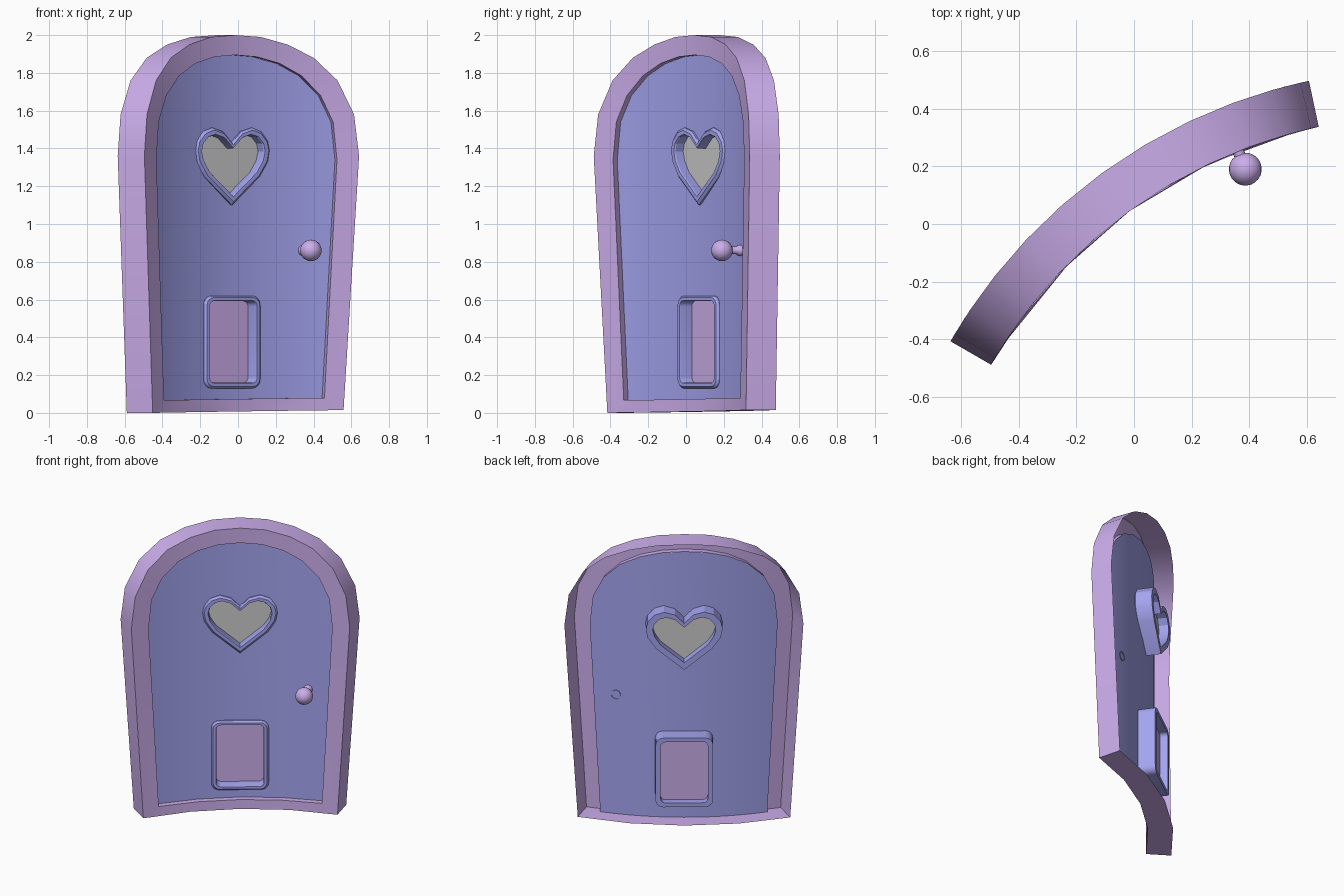
import bpy, bmesh
from math import sin, cos, pi, radians, degrees, asin

if "Cube" in bpy.data.objects:
    bpy.data.objects.remove(bpy.data.objects["Cube"])

# The whole door is curved about a vertical axis in front of it
CX, CY, MID = 1.00, -1.352, 126.0
R_BACK, R_FRONT, R_PANEL = 1.89, 1.727, 1.767


def material(name, rgb):
    m = bpy.data.materials.new(name)
    m.diffuse_color = (*rgb, 1)
    m.use_nodes = True
    m.node_tree.nodes["Principled BSDF"].inputs["Base Color"].default_value = m.diffuse_color
    return m


BLUE = material("blue_paint", (0.37, 0.37, 0.87))
LILAC = material("lilac_paint", (0.60, 0.42, 0.83))


def bend(a, z, r):
    """a = degrees to the right of the door's middle, r = distance from the axis."""
    t = radians(MID - a)
    return (CX + r * cos(t), CY + r * sin(t), z)


def flat(angle=MID):
    """Flat plane facing the axis: s = sideways, d = distance from the axis."""
    t = radians(angle)
    return lambda s, z, d: (CX + d * cos(t) + s * sin(t), CY + d * sin(t) - s * cos(t), z)


def finish(name, bm, mat, smooth=35):
    me = bpy.data.meshes.new(name)
    bm.to_mesh(me)
    bm.free()
    ob = bpy.data.objects.new(name, me)
    bpy.context.collection.objects.link(ob)
    if mat:
        me.materials.append(mat)
    bpy.ops.object.select_all(action='DESELECT')
    ob.select_set(True)
    bpy.context.view_layer.objects.active = ob
    bpy.ops.object.shade_smooth_by_angle(angle=radians(smooth))
    return ob


def loft(name, rows, place, mat, closed=False, cap=False, smooth=35):
    """Skin a list of (loop, depth) rows; loops run anticlockwise seen from the front."""
    bm = bmesh.new()
    rings = [[bm.verts.new(place(s, z, d)) for s, z in loop] for loop, d in rows]
    pairs = list(zip(rings, rings[1:]))
    if closed:
        pairs.append((rings[-1], rings[0]))
    for a, b in pairs:
        for j in range(len(a)):
            k = (j + 1) % len(a)
            bm.faces.new((a[j], a[k], b[k], b[j]))
    if cap:
        bm.faces.new(rings[-1])
    return finish(name, bm, mat, smooth)


def mirrored(right):
    """Right half from bottom to top centre -> full loop (ends on the centre line stay single)."""
    return right + [(-s, z) for s, z in reversed(right) if s > 1e-6]


def arch(right, z_left, z_right):
    """Arch outline with a bottom edge divided into four."""
    w = right[0][0]
    loop = mirrored(right)
    loop[0], loop[-1] = (w, z_right), (-w, z_left)
    return loop + [(w * t, z_left + (z_right - z_left) * (t + 1) / 2) for t in (-.5, 0, .5)]


def rounded_rect(w, z0, z1, r, n=4):
    pts = []
    for q, (x, z) in enumerate(((w - r, z1 - r), (r - w, z1 - r), (r - w, z0 + r), (w - r, z0 + r))):
        for i in range(n + 1):
            t = pi / 2 * (q + i / n)
            pts.append((x + r * cos(t), z + r * sin(t)))
    return pts


def mix(a, b, t):
    return [(p[0] + (q[0] - p[0]) * t, p[1] + (q[1] - p[1]) * t) for p, q in zip(a, b)]


# Outlines
outer = [(21.2, 0), (24, 1.36), (23.1, 1.58), (20.1, 1.76), (15.7, 1.88),
         (10.7, 1.95), (5.4, 1.99), (0, 2.0)]
inner = [(17.7, .07), (20, 1.34), (19.3, 1.54), (17, 1.68), (13.4, 1.785),
         (9.2, 1.85), (4.6, 1.885), (0, 1.895)]
outer_loop = arch(outer, 0, .015)
inner_loop = arch(inner, .067, .08)
heart_out = mirrored([(0, 1.10), (.18, 1.25), (.235, 1.33), (.247, 1.39), (.235, 1.44),
                      (.19, 1.49), (.13, 1.51), (.06, 1.49), (0, 1.43)])
heart_in = mirrored([(0, 1.15), (.15, 1.275), (.19, 1.335), (.203, 1.385), (.193, 1.425),
                     (.16, 1.46), (.115, 1.472), (.06, 1.455), (0, 1.40)])
flap_out = rounded_rect(.185, .13, .62, .05)
flap_in = rounded_rect(.152, .16, .592, .03)

# Frame: open at the back, with a short reveal down to the door panel
loft("door_frame", [(outer_loop, R_BACK), (outer_loop, R_FRONT),
                    (inner_loop, R_FRONT), (inner_loop, R_PANEL)], bend, LILAC)

# Door panel: a sheet with two holes, sliced into strips and bent
bm = bmesh.new()
panel = arch(inner, .004, .014)
to_deg = lambda loop: [(degrees(asin(s / R_PANEL)), z) for s, z in loop]
for loop in (panel, to_deg(mix(heart_out, heart_in, .3)), to_deg(mix(flap_out, flap_in, .3))):
    vs = [bm.verts.new((radians(a) * R_PANEL, z, 0)) for a, z in loop]
    for j in range(len(vs)):
        bm.edges.new((vs[j - 1], vs[j]))
bmesh.ops.triangle_fill(bm, use_beauty=True, use_dissolve=False, edges=bm.edges[:], normal=(0, 0, 1))
bm.normal_update()
for f in bm.faces:
    if f.normal.z < 0:
        f.normal_flip()
for k in range(-7, 8):
    bmesh.ops.bisect_plane(bm, geom=bm.verts[:] + bm.edges[:] + bm.faces[:], dist=1e-5,
                           plane_co=(radians(k * 2.5) * R_PANEL, 0, 0), plane_no=(1, 0, 0))
for v in bm.verts:
    v.co = bend(degrees(v.co.x / R_PANEL), v.co.y, R_PANEL)
finish("door_panel", bm, BLUE)


# Heart window and pet door: flat rims set through the panel
def rim(name, out, inn, back):
    loft(name, [(out, back), (out, 1.755), (mix(out, inn, .35), 1.742),
                (mix(out, inn, .9), 1.742), (inn, 1.75), (inn, back)],
         flat(), BLUE, closed=True, smooth=25)


def plate(name, loop, d, mat):
    bm = bmesh.new()
    bm.faces.new([bm.verts.new(flat()(s, z, d)) for s, z in loop])
    finish(name, bm, mat)


rim("heart_window_rim", heart_out, heart_in, 1.864)
plate("heart_window_glass", mix(heart_in, heart_out, .1), 1.80, None)
rim("pet_door_rim", flap_out, flap_in, 1.872)
plate("pet_door_flap", mix(flap_in, flap_out, .1), 1.82, LILAC)

# Knob: lathed along the door's depth
BALL, RAD = 1.66, .057
profile = [(1.772, .03), (1.755, .03), (1.74, .02), (1.712, .02)]
profile += [(BALL + RAD * cos(t), RAD * sin(t)) for t in [pi * i / 12 for i in range(2, 12)]]
profile.append((BALL - RAD, .002))
loft("door_knob", [([(r * cos(2 * pi * i / 20), .86 + r * sin(2 * pi * i / 20)) for i in range(20)], d)
                   for d, r in profile], flat(111.7), LILAC, cap=True, smooth=40)
